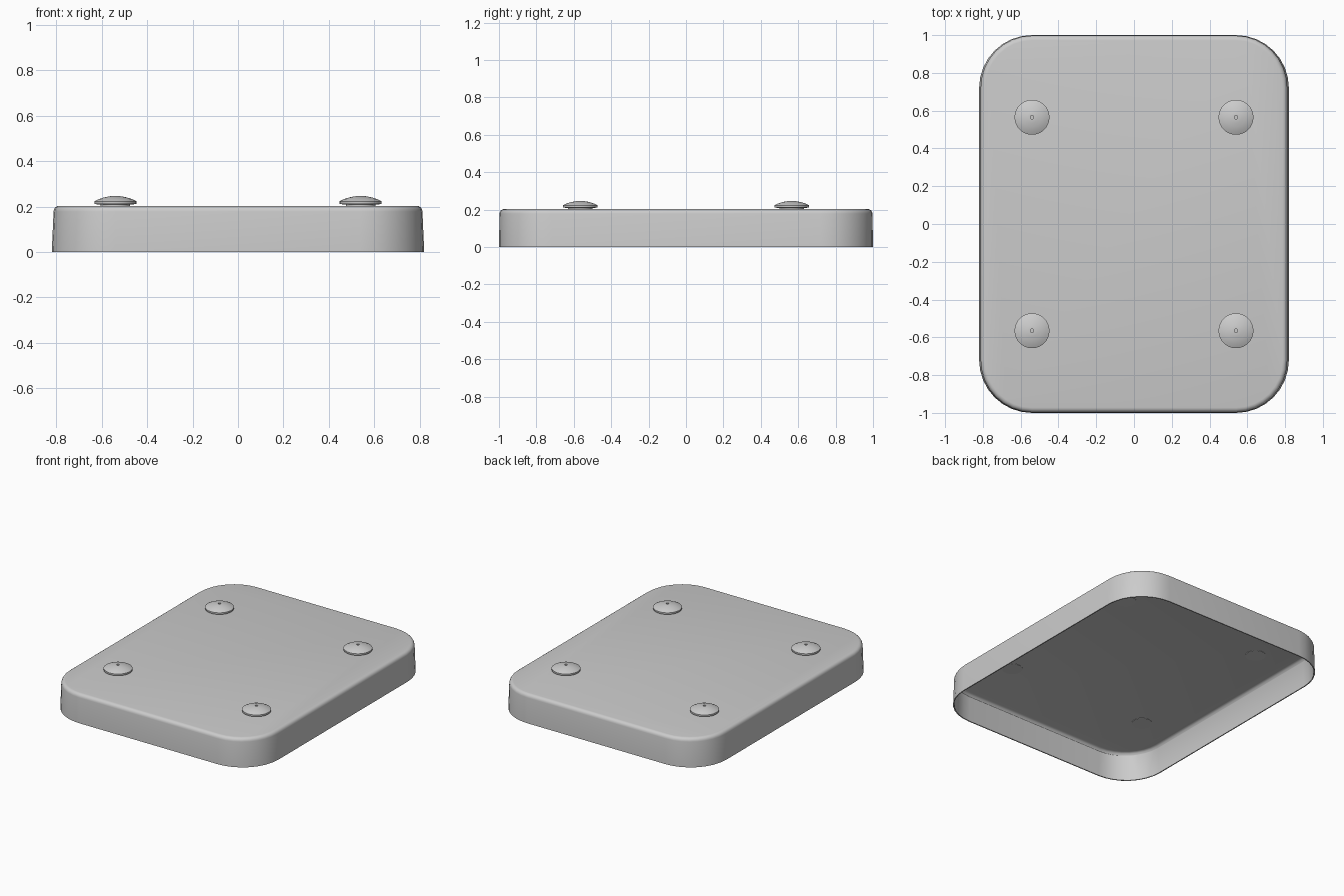
import bpy, bmesh
from math import sin, cos, pi

if "Cube" in bpy.data.objects:
    bpy.data.objects.remove(bpy.data.objects["Cube"])

HX, HY, R, SEG = 0.82, 1.0, 0.28, 8


def finish(name, bm):
    bmesh.ops.recalc_face_normals(bm, faces=bm.faces)
    me = bpy.data.meshes.new(name)
    bm.to_mesh(me)
    bm.free()
    ob = bpy.data.objects.new(name, me)
    bpy.context.collection.objects.link(ob)
    bpy.ops.object.select_all(action='DESELECT')
    bpy.context.view_layer.objects.active = ob
    ob.select_set(True)
    bpy.ops.object.shade_smooth_by_angle(angle=0.6)
    return ob


def rounded_loop(bm, dx, dy, z):
    """Rounded rectangle, inset by dx / dy, at height z."""
    verts = []
    for k, (sx, sy) in enumerate(((1, 1), (-1, 1), (-1, -1), (1, -1))):
        for i in range(SEG + 1):
            a = (k + i / SEG) * pi / 2
            verts.append(bm.verts.new((sx * (HX - R) + (R - dx) * cos(a),
                                       sy * (HY - R) + (R - dy) * sin(a), z)))
    return verts


def bridge(bm, a, b):
    n = len(a)
    for i in range(n):
        bm.faces.new((a[i], a[(i + 1) % n], b[(i + 1) % n], b[i]))


# Open-bottomed tray: outer skin up, across the top, inner skin down
T = 0.007
outer = [(0, 0, 0), (0.008, 0.003, 0.178)]
for i in range(1, 5):
    a = i / 4 * pi / 2
    c = 0.025 * (1 - cos(a))
    outer.append((0.008 + c, 0.003 + c, 0.178 + 0.025 * sin(a)))
inner = [(dx + T, dy + T, z - T if z > 0.178 else z) for dx, dy, z in outer]
bm = bmesh.new()
out_loops = [rounded_loop(bm, *p) for p in outer]
in_loops = [rounded_loop(bm, *p) for p in inner]
for loops in (out_loops, in_loops):
    for a, b in zip(loops, loops[1:]):
        bridge(bm, a, b)
    bm.faces.new(loops[-1])
bridge(bm, out_loops[0], in_loops[0])
finish("tray_shell", bm)

# Domed foot: short neck, flared rim, shallow dome with a small centre hole
profile = [(0, 0.194), (0.065, 0.194), (0.065, 0.208), (0.092, 0.211),
           (0.0925, 0.223), (0.075, 0.232), (0.05, 0.24), (0.03, 0.244),
           (0.018, 0.246), (0.009, 0.246), (0.009, 0.232), (0, 0.232)]
for sx, xn in ((-1, "left"), (1, "right")):
    for sy, yn in ((-1, "front"), (1, "back")):
        bm = bmesh.new()
        vs = [bm.verts.new((r, 0, z)) for r, z in profile]
        es = [bm.edges.new(p) for p in zip(vs, vs[1:])]
        bmesh.ops.spin(bm, geom=vs + es, cent=(0, 0, 0), axis=(0, 0, 1),
                       angle=2 * pi, steps=32, use_merge=True)
        bmesh.ops.remove_doubles(bm, verts=bm.verts, dist=1e-5)
        foot = finish(f"foot_{yn}_{xn}", bm)
        foot.location = (sx * 0.54, sy * 0.565, 0)
